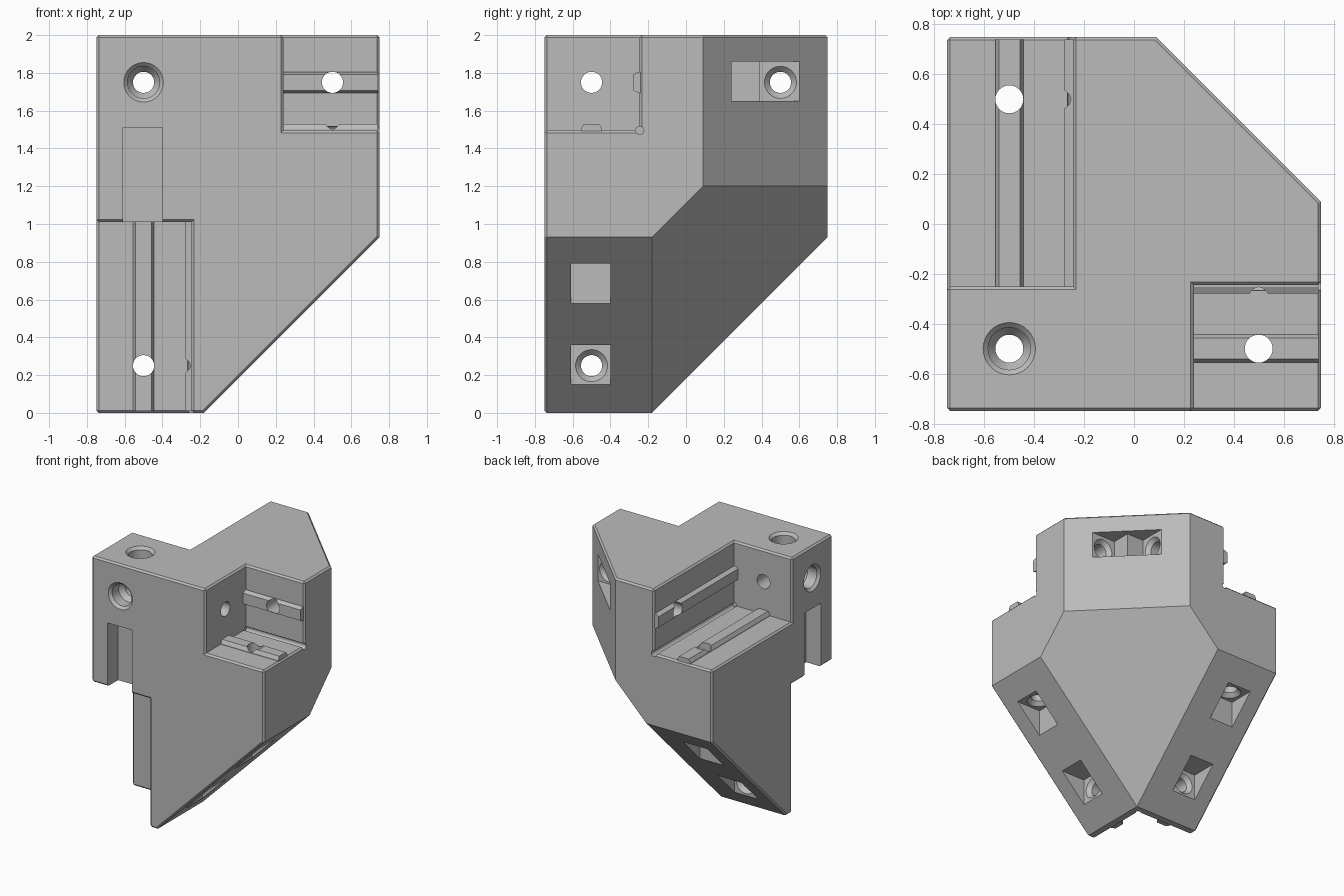
import bpy, bmesh, math
from mathutils import Vector

cube = bpy.data.objects.get("Cube")
if cube:
    bpy.data.objects.remove(cube)

grey = bpy.data.materials.new("mid_grey")
grey.use_nodes = True
grey.diffuse_color = (0.5, 0.5, 0.5, 1)
grey.node_tree.nodes["Principled BSDF"].inputs["Base Color"].default_value = (0.5, 0.5, 0.5, 1)

X, Y, Z = Vector((1, 0, 0)), Vector((0, 1, 0)), Vector((0, 0, 1))
WALL, FLOOR, ROOF, STOP = -0.245, 1.495, 1.01, 0.24   # channel faces
MID, AXIS = -0.5, 1.75                                # channel centre lines


def swap(v):
    """Reflect a point across the x = y plane."""
    return Vector((v[1], v[0], v[2]))


def make_object(name, bm):
    bmesh.ops.recalc_face_normals(bm, faces=bm.faces)
    mesh = bpy.data.meshes.new(name)
    bm.to_mesh(mesh)
    bm.free()
    obj = bpy.data.objects.new(name, mesh)
    bpy.context.collection.objects.link(obj)
    mesh.materials.append(grey)
    return obj


def loft(name, rings):
    """Closed solid through rings of equal vertex count."""
    bm = bmesh.new()
    rows = [[bm.verts.new(p) for p in ring] for ring in rings]
    for a, b in zip(rows, rows[1:]):
        for i in range(len(a)):
            j = (i + 1) % len(a)
            bm.faces.new((a[i], a[j], b[j], b[i]))
    bm.faces.new(rows[0])
    bm.faces.new(rows[-1])
    return make_object(name, bm)


def box(name, lo, hi):
    ring = [(lo[0], lo[1]), (hi[0], lo[1]), (hi[0], hi[1]), (lo[0], hi[1])]
    return loft(name, [[(x, y, z) for x, y in ring] for z in (lo[2], hi[2])])


def lathe(name, origin, axis, profile, sides=32):
    """Turned solid from (radius, distance) pairs along an axis."""
    a = Vector(axis)
    u = a.orthogonal().normalized()
    w = a.cross(u)
    turns = [math.tau * i / sides for i in range(sides)]
    return loft(name, [[Vector(origin) + a * d + (u * math.cos(t) + w * math.sin(t)) * r
                        for t in turns] for r, d in profile])


def combine(tool, operation):
    mod = body.modifiers.new(operation.lower(), 'BOOLEAN')
    mod.operation, mod.object, mod.solver = operation, tool, 'EXACT'
    bpy.context.view_layer.objects.active = body
    bpy.ops.object.modifier_apply(modifier=mod.name)
    bpy.data.objects.remove(tool)


def cut(tool):
    combine(tool, 'DIFFERENCE')


def cut_box_pair(name, lo, hi):
    cut(box(name, lo, hi))
    cut(box(name, swap(lo), swap(hi)))


# Corner block: a box trimmed by sloping planes
body = box("corner_bracket", (-0.75, -0.75, 0), (0.75, 0.75, 2))
bm = bmesh.new()
bm.from_mesh(body.data)
for normal, dist in (((1, 1, 0), 0.84), ((1, 0, -1), -0.18),
                     ((0, 1, -1), -0.18), ((1, 1, -1), -0.36)):
    n = Vector(normal)
    res = bmesh.ops.bisect_plane(bm, geom=bm.verts[:] + bm.edges[:] + bm.faces[:],
                                 dist=1e-5, plane_co=n * dist / n.length_squared,
                                 plane_no=n, clear_outer=True)
    bmesh.ops.holes_fill(bm, edges=[e for e in bm.edges if e.is_boundary])
bmesh.ops.remove_doubles(bm, verts=bm.verts, dist=1e-4)
bmesh.ops.recalc_face_normals(bm, faces=bm.faces)
bm.to_mesh(body.data)
bm.free()

# Three channels that receive the bars
cut(box("side_channel", (STOP, -1, FLOOR), (1, WALL, 2.2)))
cut(box("back_channel", (-1, -0.25, FLOOR), (WALL, 1, 2.2)))
cut(box("lower_channel", (-1, -1, -0.2), (WALL, WALL, ROOF)))

# Small chamfer on the square outer edges
bm = bmesh.new()
bm.from_mesh(body.data)
bmesh.ops.dissolve_limit(bm, angle_limit=0.01, verts=bm.verts, edges=bm.edges)
edges = [e for e in bm.edges if len(e.link_faces) == 2 and e.calc_face_angle_signed() > 1.0]
bmesh.ops.bevel(bm, geom=edges, offset=0.013, segments=1, affect='EDGES', profile=0.5)
bm.to_mesh(body.data)
bm.free()


# Relief grooves in the channel corners
def groove(origin, axis, length):
    cut(lathe("relief_groove", origin, axis, [(0.022, 0), (0.022, length)], 16))


groove((STOP - 0.01, WALL, FLOOR), X, 0.7)
groove((WALL, -0.26, FLOOR), Y, 1.2)
groove((WALL, WALL, ROOF + 0.01), -Z, 1.2)


# Raised tongues along the channel walls
def tongue(start, along, out, length):
    side = along.cross(out)
    profile = ((-0.056, -0.03), (0.056, -0.03), (0.056, 0.008),
               (0.042, 0.034), (-0.042, 0.034), (-0.056, 0.008))
    ring = [Vector(start) + side * s + out * h for s, h in profile]
    combine(loft("tongue", [ring, [p + along * length for p in ring]]), 'UNION')


tongue((STOP - 0.02, MID, FLOOR), X, Z, 0.76 - STOP)
tongue((STOP - 0.02, WALL, AXIS), X, -Y, 0.76 - STOP)
tongue((MID, -0.27, FLOOR), Y, Z, 1.01)
tongue((WALL, -0.27, AXIS), Y, -X, 1.01)
tongue((MID, WALL, ROOF + 0.02), -Z, -Y, ROOF + 0.01)
tongue((WALL, MID, ROOF + 0.02), -Z, -X, ROOF + 0.01)

# Access slots and screw pockets, mirrored across the diagonal
cut_box_pair("access_slot", (-0.61, -0.9, 0.9), (-0.40, -0.62, 1.51))
cut_box_pair("lower_pocket", (-0.03, -0.61, 0.15), (0.3, -0.40, 0.36))
cut_box_pair("upper_pocket", (0.40, -0.61, 0.4), (0.61, -0.40, 0.79))
cut_box_pair("diagonal_pocket", (0.24, 0.39, 1.65), (0.62, 0.60, 1.86))


# Screw holes with countersunk seats
def screw_hole(origin, axis, length):
    cut(lathe("screw_hole", origin, axis,
              [(0.085, -0.05), (0.085, 0), (0.056, 0.03), (0.056, length)]))


for seat, axis, length in (((-0.03, MID, 0.25), -X, 0.35),
                           ((0.5, MID, 0.79), Z, 0.8),
                           ((0.24, 0.5, AXIS), -X, 0.6)):
    screw_hole(seat, axis, length)
    screw_hole(swap(seat), swap(axis), length)


# Deep counterbored holes crossing in the corner
def corner_hole(origin, axis, length):
    cut(lathe("corner_hole", origin, axis,
              [(0.125, -0.02), (0.085, 0.02), (0.085, 0.1), (0.056, 0.14), (0.056, length)]))


corner_hole((-0.75, MID, AXIS), X, 1.1)
corner_hole((MID, -0.75, AXIS), Y, 0.6)
corner_hole((MID, MID, 2), -Z, 1.1)

# Smooth the round holes, keep other edges sharp
bpy.ops.object.select_all(action='DESELECT')
body.select_set(True)
bpy.context.view_layer.objects.active = body
bpy.ops.object.shade_smooth_by_angle(angle=math.radians(20))
